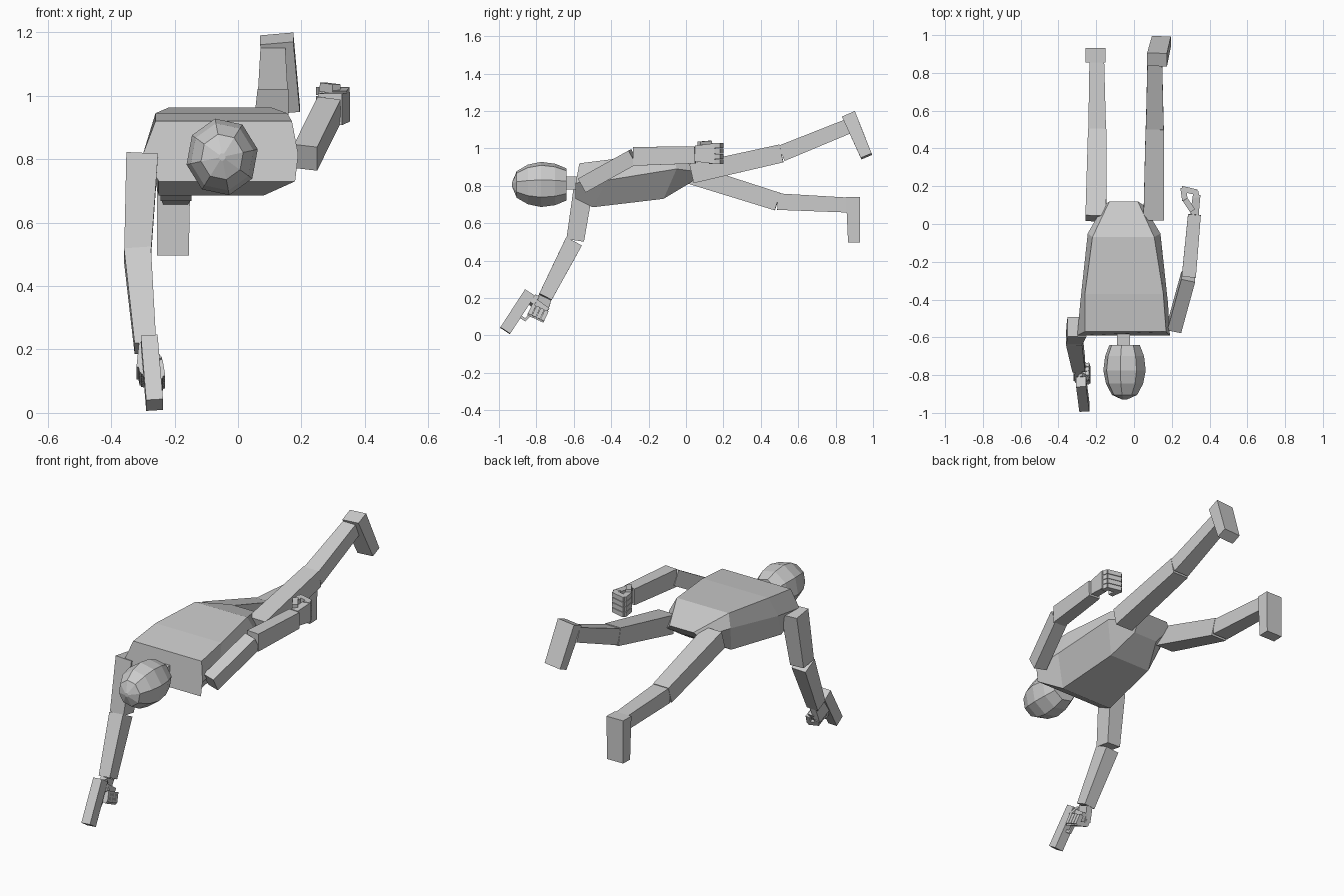
import bpy, bmesh, math
from mathutils import Vector as V

if "Cube" in bpy.data.objects:
    bpy.data.objects.remove(bpy.data.objects["Cube"])


def finish(name, bm):
    bmesh.ops.recalc_face_normals(bm, faces=bm.faces)
    me = bpy.data.meshes.new(name)
    bm.to_mesh(me)
    bm.free()
    ob = bpy.data.objects.new(name, me)
    bpy.context.collection.objects.link(ob)
    return ob


def loft(bm, rings):
    # skin a list of equal-length closed rings and cap both ends
    vs = [[bm.verts.new(p) for p in r] for r in rings]
    n = len(vs[0])
    for a, b in zip(vs, vs[1:]):
        for i in range(n):
            j = (i + 1) % n
            bm.faces.new((a[i], a[j], b[j], b[i]))
    bm.faces.new(vs[0])
    bm.faces.new(vs[-1][::-1])


def beam(bm, p, q, s0, s1=None, ref=(1, 0, 0)):
    # tapered box from p to q; sizes are (width along ref, depth)
    p, q, s1 = V(p), V(q), s1 or s0
    d = (q - p).normalized()
    u = V(ref)
    u = (u - d * u.dot(d)).normalized()
    v = d.cross(u)
    loft(bm, [[c + u * a * s[0] / 2 + v * b * s[1] / 2
               for a, b in ((-1, -1), (1, -1), (1, 1), (-1, 1))]
              for c, s in ((p, s0), (q, s1))])


def limb(name, *args, **kw):
    bm = bmesh.new()
    beam(bm, *args, **kw)
    return finish(name, bm)


def fist(name, wrist, fwd, inward, thumb, s=1.0):
    # palm, four curled fingers and a thumb in a local frame
    w, f, n, t = V(wrist), V(fwd).normalized(), V(inward), V(thumb).normalized()
    at = lambda a, b, c: w + (f * a + n * b + t * c) * s
    bm = bmesh.new()
    beam(bm, at(0, 0, 0), at(.105, -.012, 0), (.085 * s, .045 * s), (.11 * s, .04 * s), ref=t)
    for k in range(4):
        c = .043 - .029 * k
        z = (.026 * s, .03 * s)
        for a, b in (((.09, -.012), (.125, -.005)), ((.118, -.012), (.137, .068)),
                     ((.142, .06), (.075, .05))):
            beam(bm, at(*a, c), at(*b, c), z, ref=t)
    beam(bm, at(.02, .01, .05), at(.08, .05, .055), (.028 * s, .03 * s), ref=t)
    return finish(name, bm)


# Torso: hexagonal sections from shoulders to hips, each as
# (top xl, xr, y, z), (middle ...), (bottom ...)
sections = [
    ((-.26, .17, -.57, .92), (-.30, .19, -.59, .815), (-.25, .18, -.59, .73)),
    ((-.26, .155, -.37, .945), (-.285, .18, -.42, .83), (-.25, .08, -.50, .685)),
    ((-.22, .107, -.07, .962), (-.245, .14, -.05, .89), (-.20, .06, -.12, .73)),
    ((-.13, .02, .12, .90), (-.16, .05, .10, .87), (-.13, .02, .03, .82)),
]
bm = bmesh.new()
loft(bm, [[(t[0], t[2], t[3]), (t[1], t[2], t[3]), (m[1], m[2], m[3]),
           (b[1], b[2], b[3]), (b[0], b[2], b[3]), (m[0], m[2], m[3])]
          for t, m, b in sections])
finish("torso", bm)

# Head: faceted lathe around the y axis
bm = bmesh.new()
profile = [(-.93, .012), (-.905, .073), (-.845, .108), (-.775, .123), (-.70, .113), (-.64, .088)]
loft(bm, [[(-.05 + r * .93 * math.cos(a), y, .807 + r * math.sin(a))
           for a in [math.tau * (k + .25) / 8 for k in range(8)]] for y, r in profile])
finish("head", bm)
limb("neck", (-.055, -.68, .815), (-.055, -.56, .815), (.07, .07))

# Arm reaching down
limb("right_upper_arm", (-.302, -.545, .812), (-.316, -.592, .51), (.10, .105), (.085, .095))
limb("right_forearm", (-.317, -.60, .50), (-.292, -.752, .205), (.085, .095), (.068, .075))
fist("right_hand", (-.293, -.752, .205), (0, -.42, -.9), (1, 0, 0), (0, -.9, .42), .85)

# Arm trailing back
limb("left_upper_arm", (.213, -.55, .805), (.287, -.28, .955), (.075, .085))
limb("left_forearm", (.29, -.28, .957), (.32, .05, .965), (.075, .10), (.068, .092))
fist("left_hand", (.32, .05, .972), (0, 1, 0), (-1, 0, 0), (0, 0, 1))

# Hand-held tool: long body, grip and trigger guard
bm = bmesh.new()
beam(bm, (-.28, -.835, .228), (-.263, -.967, .025), (.053, .063))
beam(bm, (-.277, -.835, .19), (-.272, -.745, .125), (.035, .05))
beam(bm, (-.272, -.885, .10), (-.272, -.855, .08), (.015, .015))
beam(bm, (-.272, -.862, .08), (-.272, -.82, .125), (.015, .012))
finish("pistol", bm)

# Legs: hip, knee, ankle, heel and toe
legs = {
    "left": ((.105, .03, .865), (.11, .51, .973), (.11, .865, 1.117),
             (.122, .87, 1.18), (.145, .965, .957)),
    "right": ((-.202, .03, .86), (-.195, .49, .715), (-.197, .865, .697),
              (-.203, .893, .74), (-.205, .898, .497)),
}
for side, (hip, knee, ankle, heel, toe) in legs.items():
    limb(side + "_thigh", hip, knee, (.11, .105), (.097, .098))
    limb(side + "_shin", knee, ankle, (.094, .088), (.078, .08))
    limb(side + "_foot", heel, toe, (.105, .075), (.10, .063))
